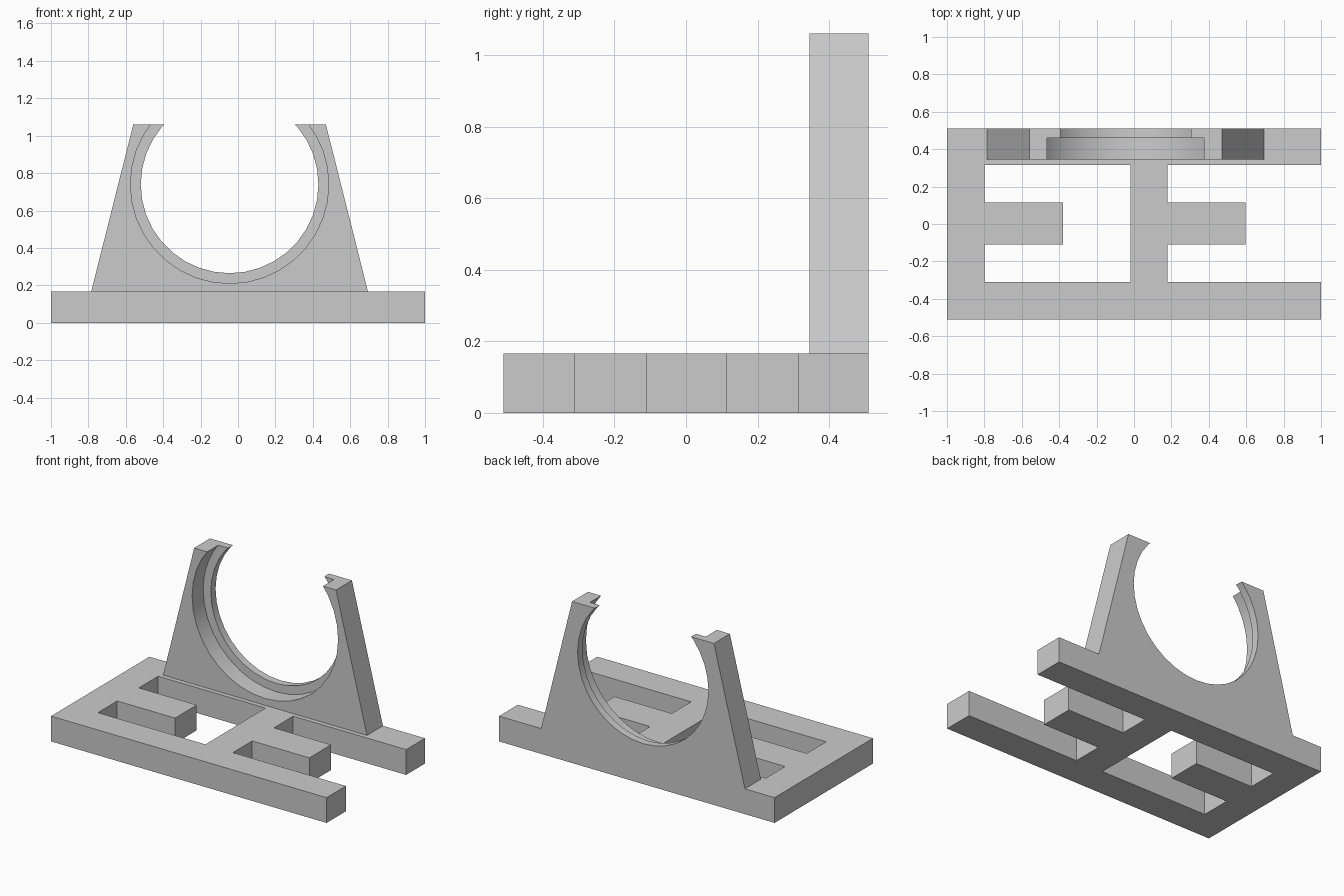
import bpy, bmesh, math

old = bpy.data.objects.get("Cube")
if old:
    bpy.data.objects.remove(old, do_unlink=True)

grey = bpy.data.materials.new("plain grey")
grey.use_nodes = True
colour = (0.6, 0.6, 0.6, 1)
grey.diffuse_color = colour
grey.node_tree.nodes["Principled BSDF"].inputs["Base Color"].default_value = colour

BASE_TOP, TOP = 0.166, 1.06
FRONT, BACK = -0.51, 0.51
RING_X, RING_Z = -0.045, 0.74


def prism(name, points, place, start, end):
    """Extrude a flat outline; place(u, v, w) maps outline and depth to x, y, z."""
    bm = bmesh.new()
    low = [bm.verts.new(place(u, v, start)) for u, v in points]
    high = [bm.verts.new(place(u, v, end)) for u, v in points]
    bm.faces.new(low)
    bm.faces.new(high)
    for i in range(len(points)):
        j = (i + 1) % len(points)
        bm.faces.new((low[i], low[j], high[j], high[i]))
    bmesh.ops.recalc_face_normals(bm, faces=bm.faces)
    mesh = bpy.data.meshes.new(name)
    bm.to_mesh(mesh)
    bm.free()
    mesh.materials.append(grey)
    obj = bpy.data.objects.new(name, mesh)
    bpy.context.collection.objects.link(obj)
    return obj


def combine(obj, other, operation):
    """Apply a boolean and discard the helper."""
    mod = obj.modifiers.new(operation, 'BOOLEAN')
    mod.operation, mod.object, mod.solver = operation, other, 'EXACT'
    bpy.context.view_layer.objects.active = obj
    bpy.ops.object.modifier_apply(modifier=mod.name)
    bpy.data.objects.remove(other, do_unlink=True)


def upward(u, v, w):
    return (u, v, w)


def backward(u, v, w):
    return (u, w, v)


def slot(left, arm_end, right):
    """C-shaped opening that leaves the middle arm standing."""
    return [(left, -0.31), (right, -0.31), (right, 0.315), (left, 0.315),
            (left, 0.115), (arm_end, 0.115), (arm_end, -0.11), (left, -0.11)]


def circle(radius, count=36):
    return [(RING_X + radius * math.cos(math.tau * i / count),
             RING_Z + radius * math.sin(math.tau * i / count)) for i in range(count)]


# Base plate: two spines with arms, the right-hand opening running off the end
stand = prism("ring_stand", [(-1, FRONT), (1, FRONT), (1, BACK), (-1, BACK)],
              upward, 0, BASE_TOP)
for left, arm_end, right in ((-0.8, -0.38, -0.02), (0.18, 0.595, 1.2)):
    combine(stand, prism("slot_cutter", slot(left, arm_end, right), upward, -0.1, 0.3),
            'DIFFERENCE')

# Tapered upright with a stepped round opening, cut off at the top
upright = prism("upright", [(-0.785, 0.1), (0.695, 0.1), (0.695, BASE_TOP),
                            (0.47, TOP), (-0.56, TOP), (-0.785, BASE_TOP)],
                backward, 0.345, BACK)
for radius, depth in ((0.475, 0.6), (0.53, 0.46)):
    combine(upright, prism("ring_cutter", circle(radius), backward, 0.2, depth),
            'DIFFERENCE')
combine(stand, upright, 'UNION')

# Smooth the curved seat, keep all corners sharp
bpy.ops.object.select_all(action='DESELECT')
stand.select_set(True)
bpy.context.view_layer.objects.active = stand
bpy.ops.object.shade_smooth_by_angle(angle=math.radians(13))
